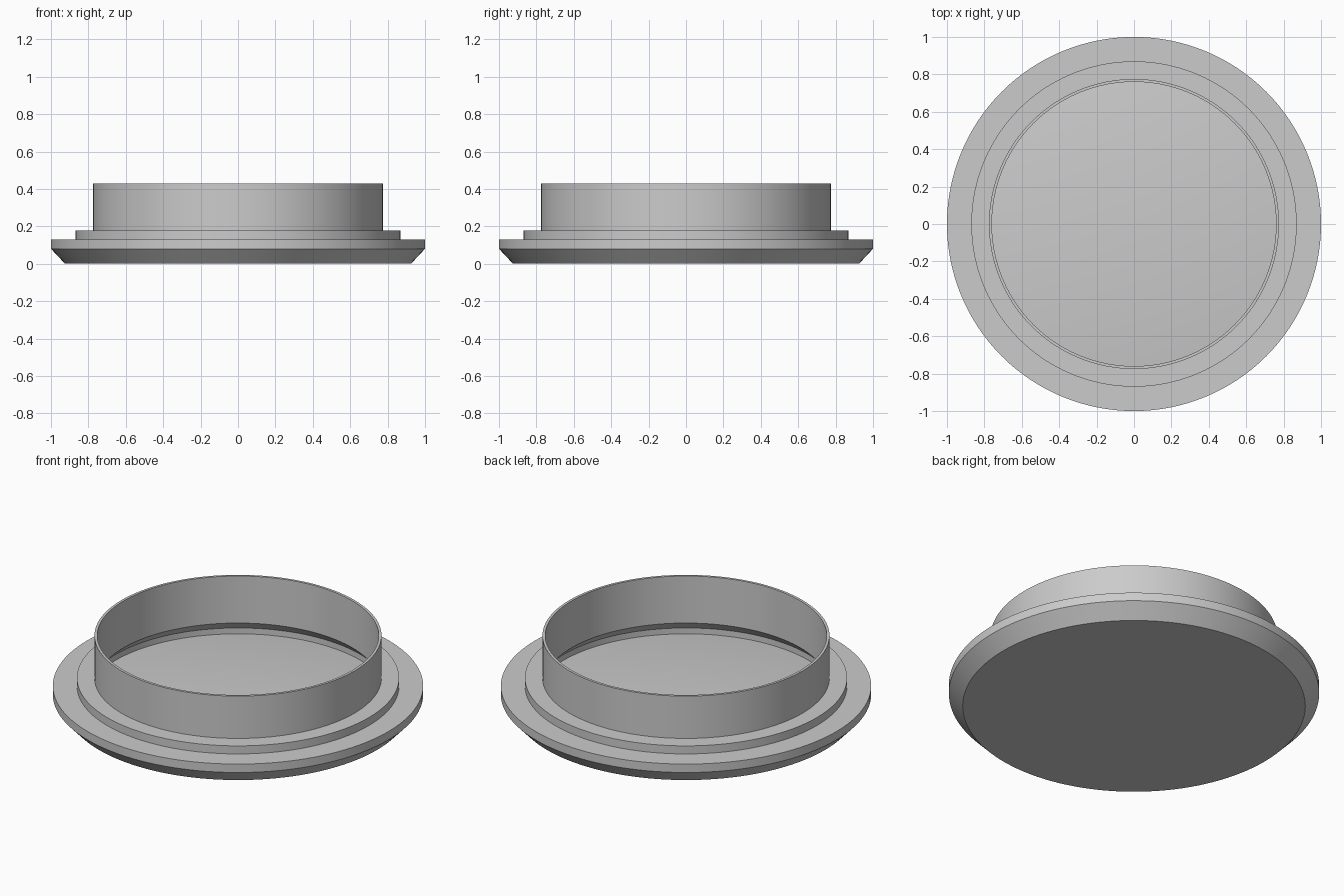
import bpy
import bmesh
import math

cube = bpy.data.objects.get("Cube")
if cube:
    bpy.data.objects.remove(cube, do_unlink=True)

SEGMENTS = 128

grey = bpy.data.materials.new("light_grey")
grey.use_nodes = True
colour = (0.6, 0.6, 0.6, 1)
grey.diffuse_color = colour
grey.node_tree.nodes["Principled BSDF"].inputs["Base Color"].default_value = colour


def lathe(name, profile):
    """Revolve a (radius, height) profile around z."""
    bm = bmesh.new()
    verts = [bm.verts.new((r, 0, z)) for r, z in profile]
    edges = [bm.edges.new(pair) for pair in zip(verts, verts[1:])]
    bmesh.ops.spin(bm, geom=verts + edges, cent=(0, 0, 0), axis=(0, 0, 1),
                   angle=math.tau, steps=SEGMENTS)
    bmesh.ops.remove_doubles(bm, verts=bm.verts, dist=0.0005)
    bmesh.ops.recalc_face_normals(bm, faces=bm.faces)
    mesh = bpy.data.meshes.new(name)
    bm.to_mesh(mesh)
    bm.free()
    mesh.materials.append(grey)
    obj = bpy.data.objects.new(name, mesh)
    bpy.context.collection.objects.link(obj)
    bpy.ops.object.select_all(action='DESELECT')
    obj.select_set(True)
    bpy.context.view_layer.objects.active = obj
    bpy.ops.object.shade_smooth_by_angle(angle=math.radians(30))
    return obj


# Outside: flat base, chamfer, flange, step and upright collar
outside = [(0, 0), (0.925, 0), (1, 0.08), (1, 0.13), (0.87, 0.13),
           (0.87, 0.178), (0.775, 0.178), (0.775, 0.43)]

# Inside: thin lip, undercut chamfer and short wall down to the floor
inside = [(0.76, 0.43), (0.76, 0.15), (0.815, 0.095)]

# Gently domed floor
FLOOR_R, FLOOR_Z, RISE, RINGS = 0.815, 0.06, 0.045, 12
floor = []
for i in range(RINGS + 1):
    t = 1 - i / RINGS
    floor.append((FLOOR_R * t, FLOOR_Z + RISE * (1 - t * t)))

lathe("flanged_cap", outside + inside + floor)
